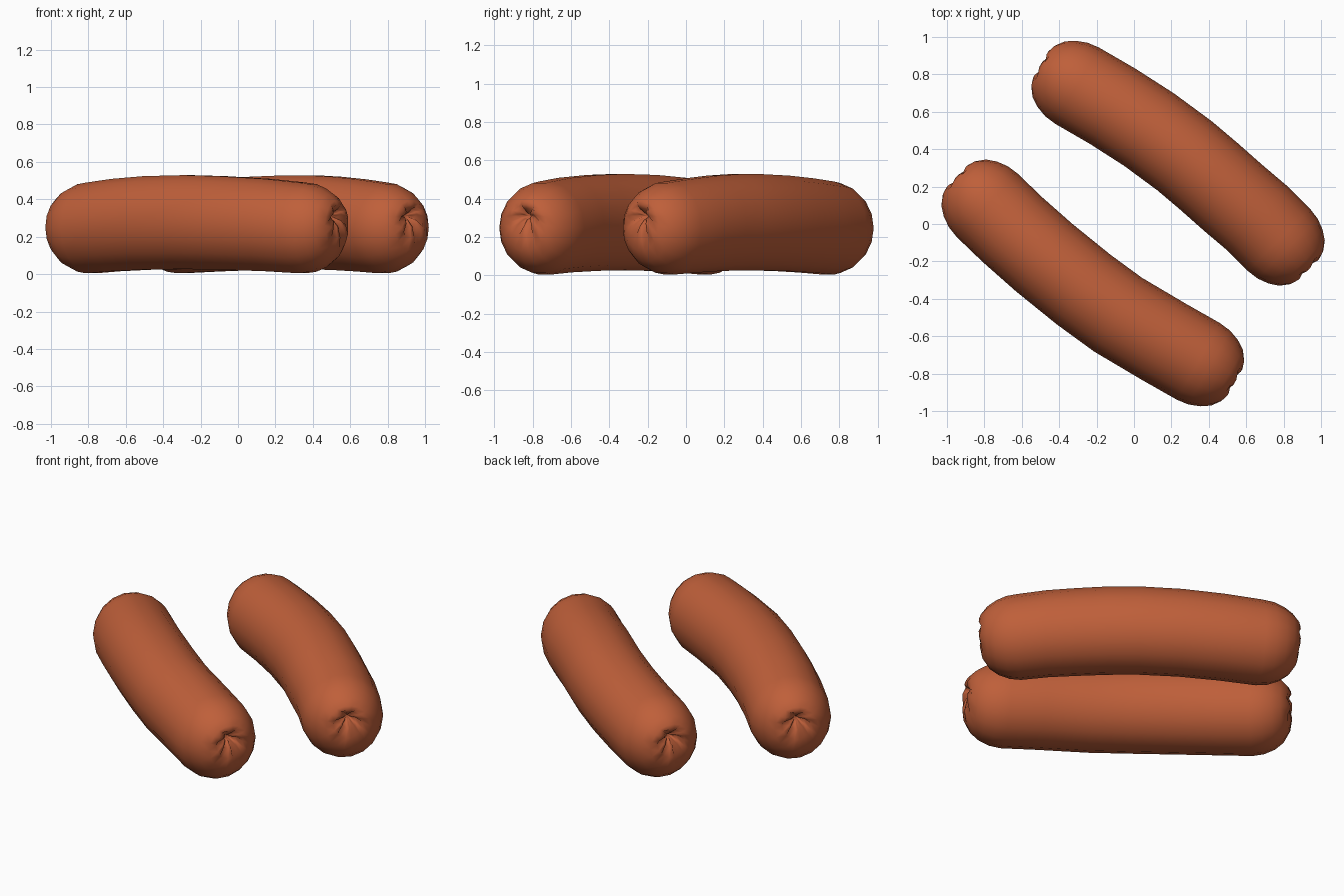
import bpy, bmesh, math
from mathutils import Vector

if "Cube" in bpy.data.objects:
    bpy.data.objects.remove(bpy.data.objects["Cube"])

SIDES = 18
skin = bpy.data.materials.new("sausage_brown")
skin.diffuse_color = (0.52, 0.115, 0.042, 1)
skin.use_nodes = True
skin.node_tree.nodes["Principled BSDF"].inputs["Base Color"].default_value = skin.diffuse_color

# Rounded end: distance past the last ring, radius factor, upward shift, crease depth
CAP = [(0.065, 0.965, 0.0, 0.0), (0.125, 0.87, 0.0, 0.0), (0.175, 0.73, 0.003, 0.0),
       (0.212, 0.54, 0.014, 0.004), (0.224, 0.36, 0.035, 0.016),
       (0.214, 0.20, 0.055, 0.034), (0.185, 0.08, 0.062, 0.02)]


def ring(bm, centre, tangent, ry, rz, crease=0.0):
    """One cross-section; every third vertex is pulled in to make the creases."""
    side = Vector((-tangent.y, tangent.x, 0)).normalized()
    verts = []
    for i in range(SIDES):
        a = 2 * math.pi * i / SIDES
        p = centre + side * (ry * math.cos(a)) + Vector((0, 0, rz * math.sin(a)))
        if i % 3 == 0:
            p -= tangent * crease
        verts.append(bm.verts.new(p))
    return verts


def sausage(name, path):
    bm = bmesh.new()
    n = len(path) - 1
    pts, rz = [], []
    for i, (x, y) in enumerate(path):
        arch = math.sin(math.pi * i / n)          # slight lift in the middle
        pts.append(Vector((x, y, 0.247 + 0.031 * arch)))
        rz.append(0.246 + 0.009 * arch)
    tangents = []
    for i in range(n + 1):
        t = pts[min(i + 1, n)] - pts[max(i - 1, 0)]
        t.z = 0
        tangents.append(t.normalized())

    # Body rings with a puckered cap at both ends
    def cap(centre, direction, along):
        out = []
        for d, f, up, crease in CAP:
            c = centre + direction * d + Vector((0, 0, up))
            sign = 1 if direction.dot(along) > 0 else -1
            out.append(ring(bm, c, along, 0.235 * f, 0.246 * f, crease * sign))
        return out

    start = cap(pts[0], -tangents[0], tangents[0])
    body = [ring(bm, p, t, 0.235, r) for p, t, r in zip(pts, tangents, rz)]
    end = cap(pts[-1], tangents[-1], tangents[-1])
    rings = start[::-1] + body + end
    for a, b in zip(rings, rings[1:]):
        for i in range(SIDES):
            j = (i + 1) % SIDES
            bm.faces.new((a[i], a[j], b[j], b[i]))

    # Bottom of the knot dimple
    for r, d in ((rings[0], tangents[0]), (rings[-1], -tangents[-1])):
        mid = sum((v.co for v in r), Vector()) / SIDES + d * 0.03
        tip = bm.verts.new(mid)
        for i in range(SIDES):
            bm.faces.new((r[i], r[(i + 1) % SIDES], tip))
    bmesh.ops.recalc_face_normals(bm, faces=bm.faces)
    mesh = bpy.data.meshes.new(name)
    bm.to_mesh(mesh)
    bm.free()
    mesh.materials.append(skin)
    for p in mesh.polygons:
        p.use_smooth = True
    ob = bpy.data.objects.new(name, mesh)
    bpy.context.collection.objects.link(ob)


sausage("front_sausage", [(-0.785, 0.10), (-0.65, -0.03), (-0.48, -0.18), (-0.27, -0.35),
                          (-0.085, -0.485), (0.16, -0.63), (0.345, -0.735)])
sausage("back_sausage", [(-0.305, 0.74), (-0.115, 0.63), (0.08, 0.505), (0.27, 0.365),
                         (0.40, 0.255), (0.53, 0.14), (0.66, 0.03), (0.775, -0.085)])
